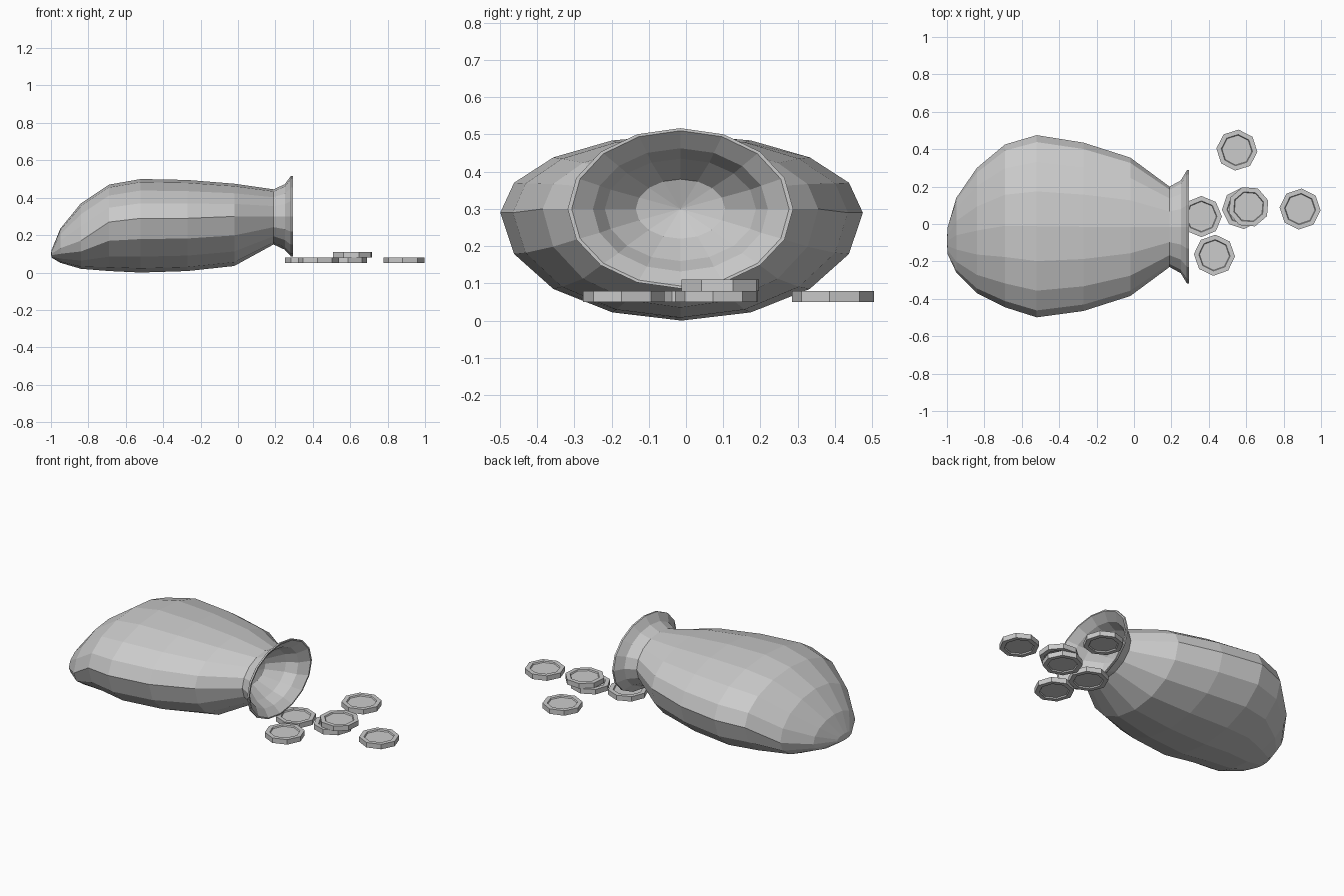
import bpy, bmesh
from math import cos, sin, pi, radians

if "Cube" in bpy.data.objects:
    bpy.data.objects.remove(bpy.data.objects["Cube"])

SIDES = 16


def finish(bm, name):
    bmesh.ops.recalc_face_normals(bm, faces=bm.faces[:])
    mesh = bpy.data.meshes.new(name)
    bm.to_mesh(mesh)
    bm.free()
    obj = bpy.data.objects.new(name, mesh)
    bpy.context.collection.objects.link(obj)
    return obj


def loft(name, rings):
    """Bridge rings of (x, y centre, half width, z top, z widest, z bottom)."""
    bm = bmesh.new()
    loops = []
    for x, yc, w, zt, zm, zb in rings:
        loop = []
        for i in range(SIDES):
            a = 2 * pi * i / SIDES
            h = zt - zm if sin(a) > 0 else zm - zb
            loop.append(bm.verts.new((x, yc + w * cos(a), zm + h * sin(a))))
        loops.append(loop)
    for a, b in zip(loops, loops[1:]):
        for i in range(SIDES):
            j = (i + 1) % SIDES
            bm.faces.new((a[i], a[j], b[j], b[i]))
    # fans close the tail and the inside of the throat
    for loop, r, dx in ((loops[0], rings[0], -0.003), (loops[-1], rings[-1], -0.03)):
        tip = bm.verts.new((r[0] + dx, r[1], r[4]))
        for i in range(SIDES):
            bm.faces.new((loop[i], loop[(i + 1) % SIDES], tip))
    return finish(bm, name)


# Sack lying on its side: sagging tail, belly, neck, flared lip, inner throat
C = -0.015
loft("sack", [
    (-0.997, -0.09, 0.07, 0.12, 0.10, 0.08),
    (-0.95, -0.06, 0.20, 0.235, 0.13, 0.052),
    (-0.84, -0.035, 0.335, 0.37, 0.17, 0.02),
    (-0.69, -0.01, 0.435, 0.47, 0.27, 0.008),
    (-0.52, -0.012, 0.487, 0.50, 0.29, 0.0),
    (-0.27, C, 0.45, 0.495, 0.29, 0.008),
    (-0.02, C, 0.37, 0.475, 0.30, 0.035),
    (0.19, C, 0.215, 0.445, 0.30, 0.15),
    (0.25, C, 0.248, 0.472, 0.30, 0.122),
    (0.283, C, 0.303, 0.517, 0.30, 0.086),
    (0.293, C, 0.303, 0.517, 0.30, 0.086),
    (0.293, C, 0.292, 0.510, 0.30, 0.093),
    (0.25, C, 0.235, 0.463, 0.30, 0.132),
    (0.19, C, 0.203, 0.435, 0.30, 0.16),
    (0.11, C, 0.12, 0.38, 0.30, 0.22),
])


def coin(name, x, y, z, turn, r=0.11, t=0.03):
    bm = bmesh.new()
    bmesh.ops.create_cone(bm, cap_ends=True, segments=8, radius1=r, radius2=r, depth=t)
    caps = [f for f in bm.faces if len(f.verts) == 8]
    # raised border with a sunken face on both sides
    bmesh.ops.inset_individual(bm, faces=caps, thickness=0.026)
    for f in caps:
        s = 1 if f.calc_center_median().z > 0 else -1
        bmesh.ops.inset_individual(bm, faces=[f], thickness=0.004)
        for v in f.verts:
            v.co.z -= s * 0.007
    obj = finish(bm, name)
    obj.location = (x, y, z)
    obj.rotation_euler.z = radians(turn)


# Spilled coins, one resting on another
for n, (x, y, z, turn) in enumerate([
    (0.36, 0.04, 0.065, 0), (0.43, -0.167, 0.065, -3), (0.58, 0.083, 0.065, 4),
    (0.613, 0.092, 0.095, 18), (0.888, 0.08, 0.065, -4), (0.55, 0.395, 0.065, -5),
]):
    coin(f"coin_{n + 1}", x, y, z, turn)
